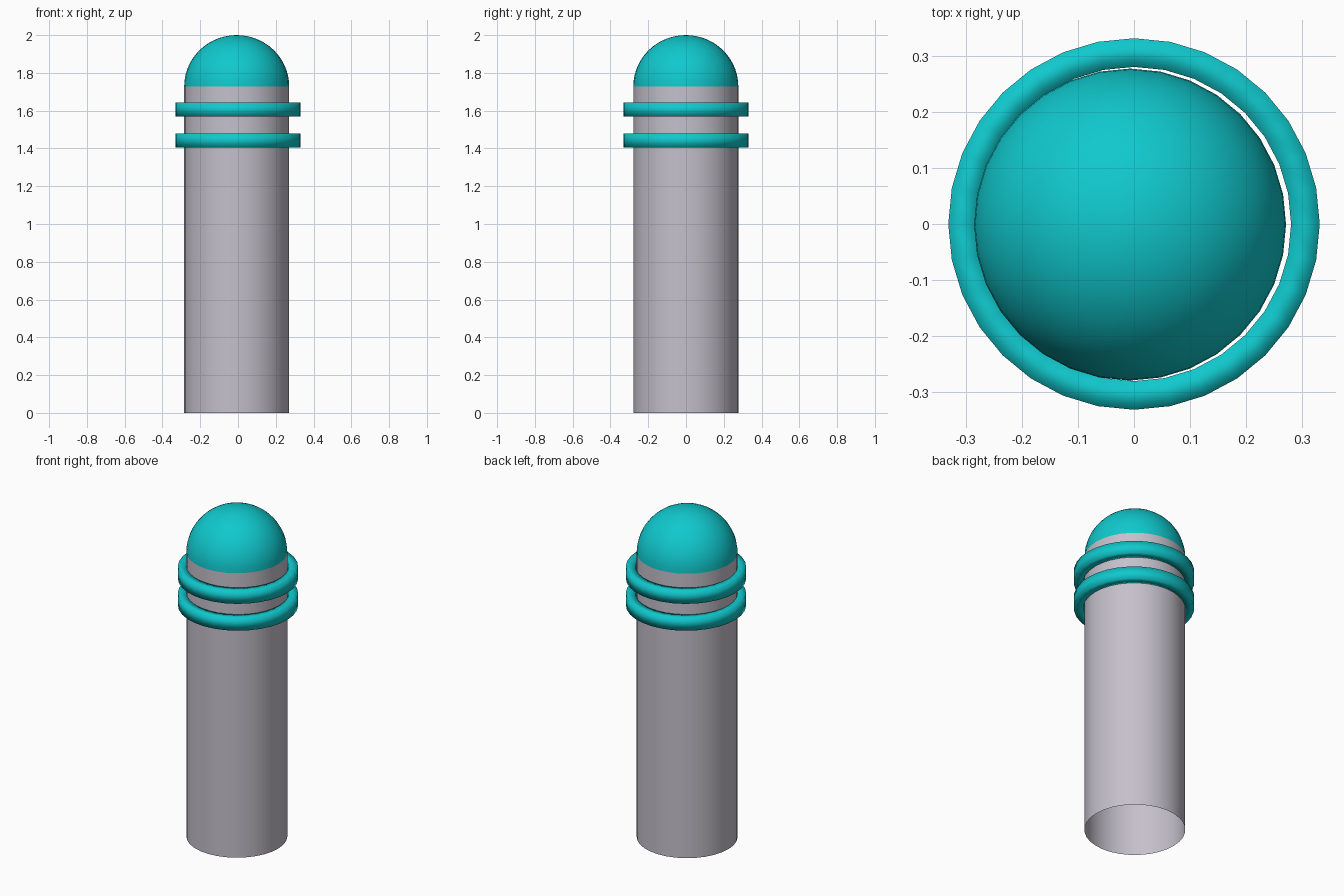
import bpy, bmesh, math

if "Cube" in bpy.data.objects:
    bpy.data.objects.remove(bpy.data.objects["Cube"])


def material(name, colour):
    m = bpy.data.materials.new(name)
    m.diffuse_color = (*colour, 1.0)
    m.use_nodes = True
    m.node_tree.nodes["Principled BSDF"].inputs["Base Color"].default_value = m.diffuse_color
    return m


GREY = material("lilac grey", (0.56, 0.53, 0.60))
TEAL = material("teal", (0.005, 0.58, 0.61))


def lathe(name, profile, mat, centre=(0, 0), closed=False, segments=32):
    """Turn an (r, z) profile about a vertical axis, smooth shaded."""
    bm = bmesh.new()
    rows = []
    for r, z in profile:
        if r < 1e-6:
            rows.append([bm.verts.new((centre[0], centre[1], z))] * segments)
            continue
        rows.append([bm.verts.new((centre[0] + r * math.cos(2 * math.pi * i / segments),
                                   centre[1] + r * math.sin(2 * math.pi * i / segments), z))
                     for i in range(segments)])
    pairs = list(zip(rows, rows[1:])) + ([(rows[-1], rows[0])] if closed else [])
    for a, b in pairs:
        for i in range(segments):
            j = (i + 1) % segments
            corners = list(dict.fromkeys((a[i], a[j], b[j], b[i])))
            bm.faces.new(corners).smooth = True
    me = bpy.data.meshes.new(name)
    bm.to_mesh(me)
    bm.free()
    me.materials.append(mat)
    ob = bpy.data.objects.new(name, me)
    bpy.context.collection.objects.link(ob)
    return ob


R, BASE, TOP = 0.278, 1.728, 2.0
AXIS = (-0.007, -0.001)

# Post: open tube
lathe("post", [(R, 0), (R, BASE)], GREY, AXIS)

# Domed cap
steps = 14
dome = [(R * math.cos(k * math.pi / 2 / steps),
         BASE + (TOP - BASE) * math.sin(k * math.pi / 2 / steps)) for k in range(steps + 1)]
lathe("dome_cap", dome, TEAL, AXIS)

# Two square-section bands, slightly loose around the post
for name, z in (("lower_band", 1.405), ("upper_band", 1.568)):
    h = 0.075
    lathe(name, [(0.28, z), (0.331, z), (0.331, z + h), (0.28, z + h)], TEAL, closed=True)
